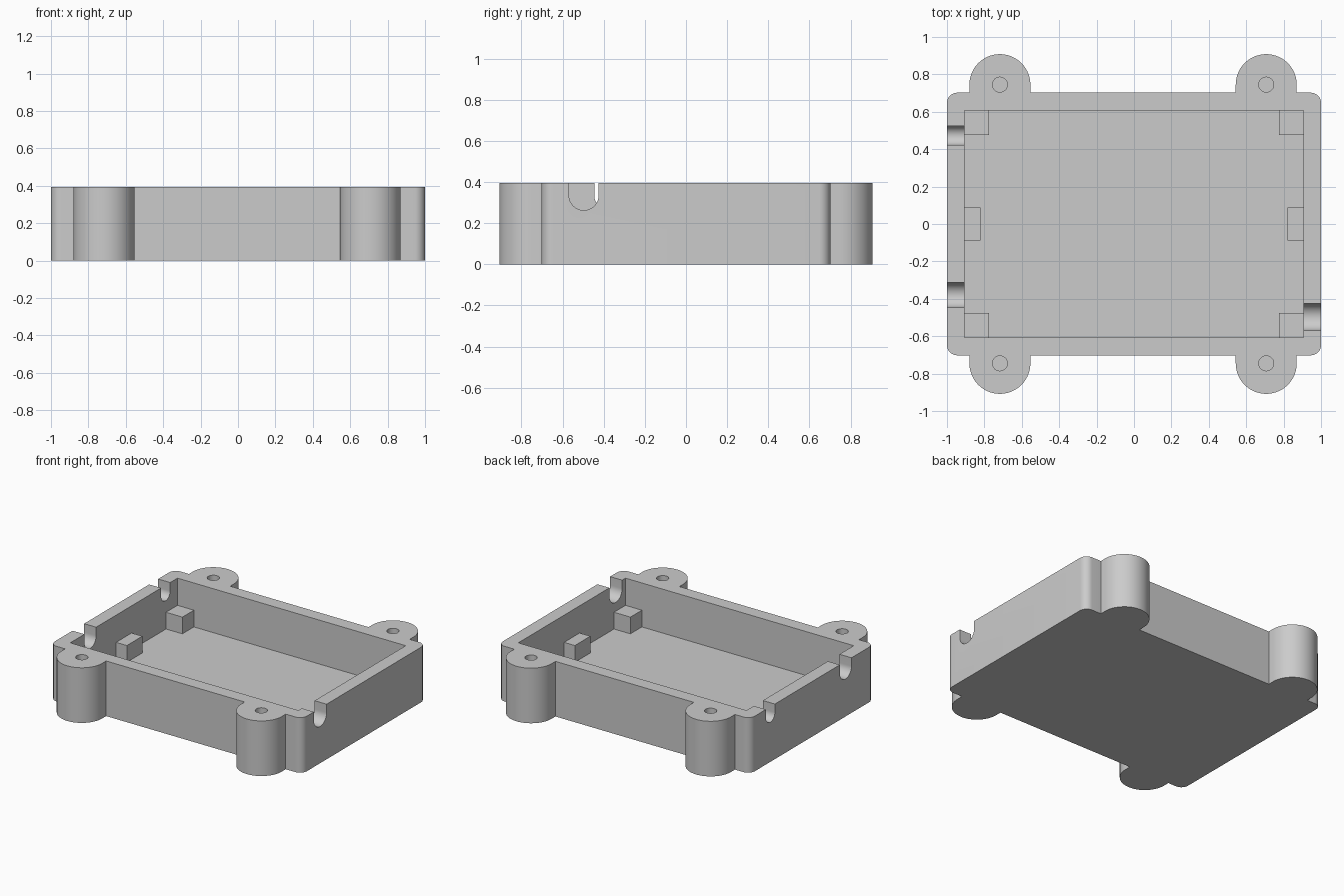
import bpy, bmesh
from math import sin, cos, pi, radians
from mathutils import Matrix

cube = bpy.data.objects.get("Cube")
if cube:
    bpy.data.objects.remove(cube, do_unlink=True)

HEIGHT, FLOOR, POST_TOP = 0.395, 0.08, 0.2
HALF_X, HALF_Y = 1.0, 0.702
IN_X, IN_Y = 0.905, 0.607
LUG_Y, LUG_R, HOLE_R = 0.745, 0.163, 0.04
CORNER_R = 0.055

grey = bpy.data.materials.new("grey plastic")
grey.use_nodes = True
colour = (0.6, 0.6, 0.6, 1)
grey.diffuse_color = colour
grey.node_tree.nodes["Principled BSDF"].inputs["Base Color"].default_value = colour


def arc(cx, cy, r, start, end, steps):
    angles = [radians(start + (end - start) * i / steps) for i in range(steps + 1)]
    return [(cx + r * cos(a), cy + r * sin(a)) for a in angles]


def prism(name, outline, z0, z1, matrix=Matrix()):
    """Extrude a closed outline from z0 to z1."""
    bm = bmesh.new()
    face = bm.faces.new([bm.verts.new((x, y, z0)) for x, y in outline])
    top = bmesh.ops.extrude_face_region(bm, geom=[face])["geom"]
    bmesh.ops.translate(bm, vec=(0, 0, z1 - z0),
                        verts=[v for v in top if isinstance(v, bmesh.types.BMVert)])
    bm.transform(matrix)
    bmesh.ops.recalc_face_normals(bm, faces=bm.faces)
    mesh = bpy.data.meshes.new(name)
    bm.to_mesh(mesh)
    bm.free()
    mesh.materials.append(grey)
    obj = bpy.data.objects.new(name, mesh)
    bpy.context.collection.objects.link(obj)
    return obj


def block(name, x0, x1, y0, y1, z0, z1):
    return prism(name, [(x0, y0), (x1, y0), (x1, y1), (x0, y1)], z0, z1)


def lug_x(side):
    return 0.707 if side > 0 else 0.717


# Tray outline: rounded corner plus screw lug, mirrored into four quadrants
outline = []
for sx, sy in ((1, 1), (-1, 1), (-1, -1), (1, -1)):
    x = lug_x(sx)
    quarter = arc(HALF_X - CORNER_R, HALF_Y - CORNER_R, CORNER_R, 0, 90, 10)
    quarter += [(x + LUG_R, HALF_Y)] + arc(x, LUG_Y, LUG_R, 0, 180, 40) + [(x - LUG_R, HALF_Y)]
    quarter = [(px * sx, py * sy) for px, py in quarter]
    outline += quarter if sx * sy > 0 else quarter[::-1]
tray = prism("tray", outline, 0, HEIGHT)

# Inner cavity
cutters = [block("cavity_cutter", -IN_X, IN_X, -IN_Y, IN_Y, FLOOR, HEIGHT + 0.1)]

# Blind screw holes in the lugs
for sx in (1, -1):
    for sy in (1, -1):
        hole = arc(sx * lug_x(sx), sy * LUG_Y, HOLE_R, 0, 360, 32)[:-1]
        cutters.append(prism("hole_cutter", hole, 0.1, HEIGHT + 0.1))

# Round-bottomed cable slots in the side walls
to_side = Matrix(((0, 0, 1, 0), (1, 0, 0, 0), (0, 1, 0, 0), (0, 0, 0, 1)))
for side, y, r in ((1, -0.497, 0.072), (-1, 0.473, 0.051), (-1, -0.38, 0.066)):
    slot = arc(y, 0.335, r, 180, 360, 24) + [(y + r, HEIGHT + 0.1), (y - r, HEIGHT + 0.1)]
    cutters.append(prism("slot_cutter", slot, side * 0.86, side * 1.1, to_side))

for cutter in cutters:
    cut = tray.modifiers.new("cut", "BOOLEAN")
    cut.operation = "DIFFERENCE"
    cut.solver = "EXACT"
    cut.object = cutter
    cutter.hide_render = True

bpy.ops.object.select_all(action="DESELECT")
bpy.context.view_layer.objects.active = tray
tray.select_set(True)
for cut in list(tray.modifiers):
    bpy.ops.object.modifier_apply(modifier=cut.name)
for cutter in cutters:
    bpy.data.objects.remove(cutter, do_unlink=True)
bpy.ops.object.shade_smooth_by_angle(angle=radians(30))

# Board supports: four corner posts and two side posts
for sx, side in ((1, "left"), (-1, "right")):
    for sy, end in ((1, "back"), (-1, "front")):
        xs = sorted((sx * 0.775, sx * (IN_X + 0.01)))
        ys = sorted((sy * 0.477, sy * (IN_Y + 0.01)))
        block(f"{end}_{side}_post", *xs, *ys, FLOOR - 0.01, POST_TOP)
    xs = sorted((sx * 0.82, sx * (IN_X + 0.01)))
    block(f"middle_{side}_post", *xs, -0.088, 0.088, FLOOR - 0.01, POST_TOP)
